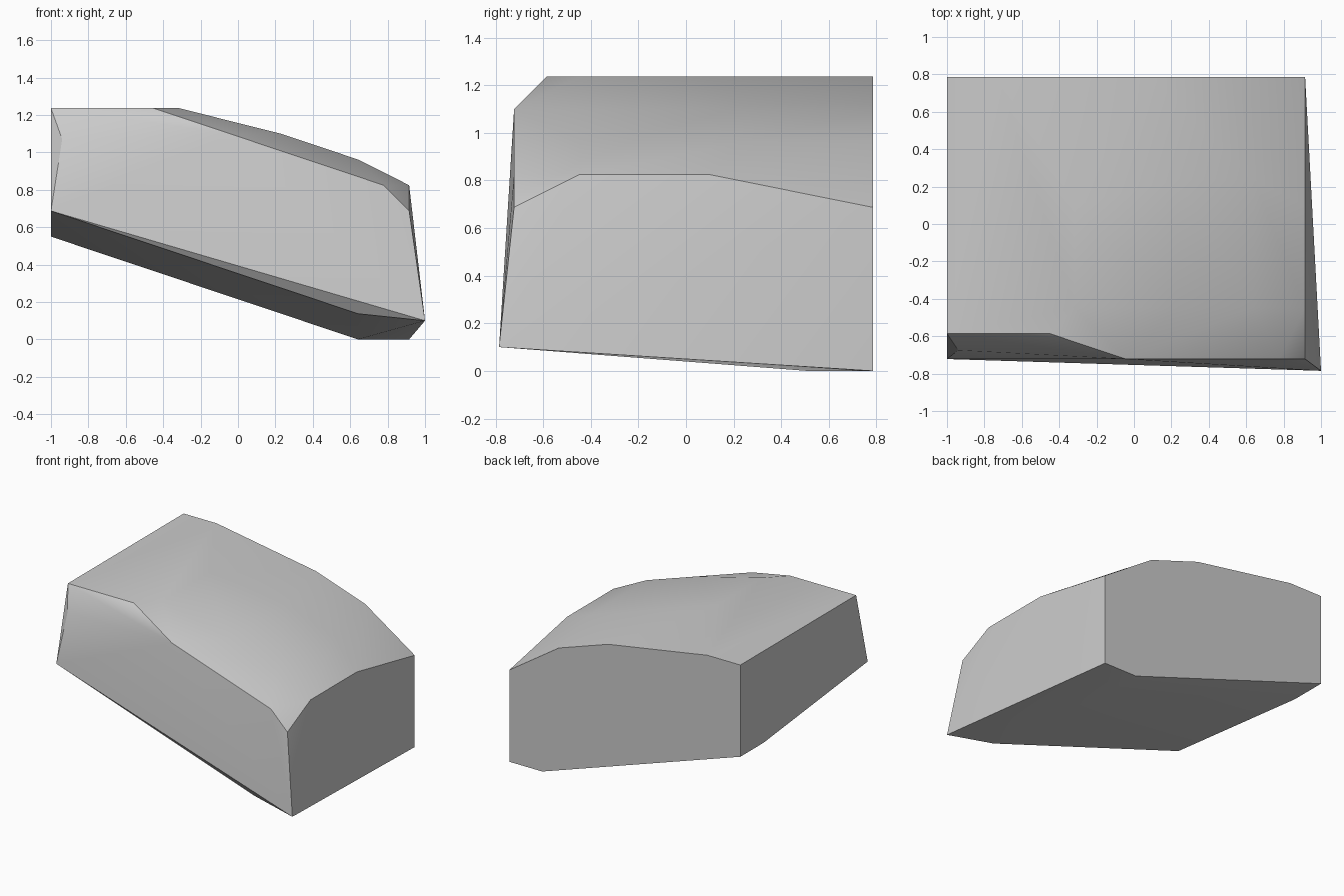
import bpy, bmesh
from math import radians
from mathutils import Vector

# Remove the default object
cube = bpy.data.objects.get("Cube")
if cube:
    bpy.data.objects.remove(cube, do_unlink=True)

# The block's corners lie on a regular lattice counted from its back right edge
ORIGIN = Vector((0.915, 0.785, 0.0))
STEP = Vector((-0.1368, -0.137, 0.1374))

# Outline corners at each height level: (steps to the left, steps to the front)
LEVELS = {
    9: [(14, 0), (12, 0), (9, 5), (9, 9), (10, 10), (14, 10)],
    8: [(6, 0), (5, 4), (5, 9), (7, 11)],
    7: [(3, 0), (2, 4), (2, 9), (4, 11)],
    6: [(0, 5), (0, 9), (1, 11)],
    5: [(0, 0), (0, 11), (14, 11)],
    4: [(14, 0), (14, 2)],
    1: [(2, 11)],
    0: [(0, 0), (2, 0), (2, 2)],
}
# Pointed lower corner and the small chipped corner
EXTRA = [Vector((1.0, -0.785, 0.10)), Vector((-0.94, -0.675, 1.07))]


def lattice_point(i, j, k):
    return ORIGIN + Vector((i * STEP.x, j * STEP.y, k * STEP.z))


def make_material(name, colour):
    mat = bpy.data.materials.new(name)
    mat.use_nodes = True
    mat.diffuse_color = colour
    mat.node_tree.nodes["Principled BSDF"].inputs["Base Color"].default_value = colour
    return mat


# Rounded stone block as the hull of its corners
points = [lattice_point(i, j, k) for k, ring in LEVELS.items() for i, j in ring] + EXTRA
bm = bmesh.new()
for p in points:
    bm.verts.new(p)
hull = bmesh.ops.convex_hull(bm, input=bm.verts)
loose = {g for g in hull["geom_interior"] + hull["geom_unused"]
         if isinstance(g, bmesh.types.BMVert)}
bmesh.ops.delete(bm, geom=list(loose), context='VERTS')
bmesh.ops.dissolve_limit(bm, angle_limit=radians(0.5), verts=bm.verts, edges=bm.edges)
bmesh.ops.recalc_face_normals(bm, faces=bm.faces)
mesh = bpy.data.meshes.new("stone_block")
bm.to_mesh(mesh)
bm.free()

block = bpy.data.objects.new("stone_block", mesh)
bpy.context.collection.objects.link(block)
mesh.materials.append(make_material("light grey", (0.6, 0.6, 0.6, 1.0)))

# Soft top, crisp sides
bpy.ops.object.select_all(action='DESELECT')
block.select_set(True)
bpy.context.view_layer.objects.active = block
bpy.ops.object.shade_smooth_by_angle(angle=radians(30))
